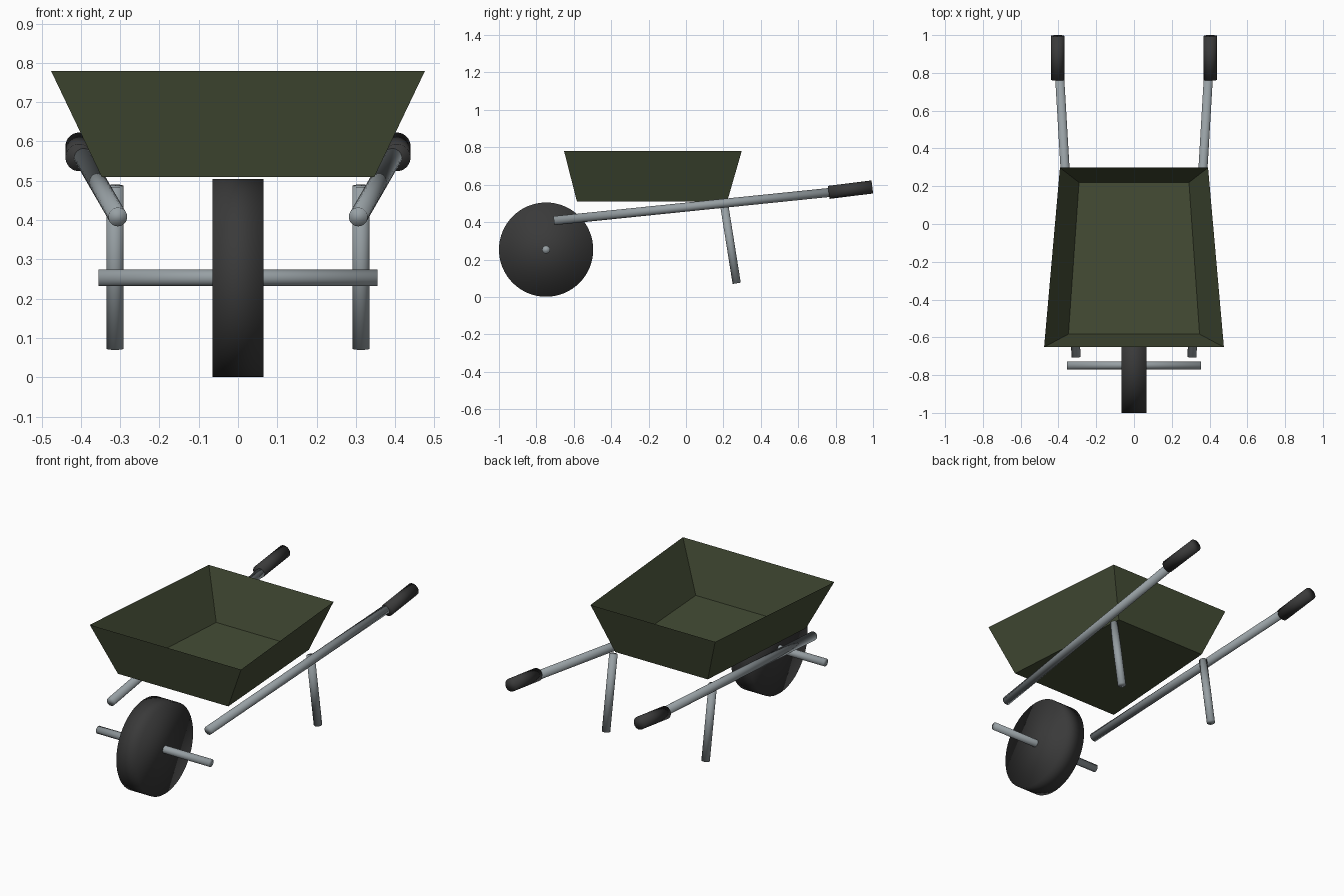
import bpy, bmesh
from mathutils import Vector

if "Cube" in bpy.data.objects:
    bpy.data.objects.remove(bpy.data.objects["Cube"])


def material(name, rgb):
    m = bpy.data.materials.new(name)
    m.diffuse_color = (*rgb, 1)
    m.use_nodes = True
    m.node_tree.nodes["Principled BSDF"].inputs["Base Color"].default_value = m.diffuse_color
    return m


green = material("olive green", (0.058, 0.073, 0.036))
metal = material("grey metal", (0.31, 0.35, 0.37))
rubber = material("black rubber", (0.042, 0.042, 0.042))


def add_object(name, bm, mat, smooth):
    me = bpy.data.meshes.new(name)
    for f in bm.faces:
        f.smooth = smooth
    bm.to_mesh(me)
    bm.free()
    me.materials.append(mat)
    ob = bpy.data.objects.new(name, me)
    bpy.context.collection.objects.link(ob)
    return ob


def rod(name, a, b, radius, mat, sides=32):
    """Smooth capped cylinder between two points."""
    a, b = Vector(a), Vector(b)
    bm = bmesh.new()
    bmesh.ops.create_cone(bm, cap_ends=True, segments=sides, radius1=radius,
                          radius2=radius, depth=(b - a).length)
    rot = (b - a).to_track_quat('Z', 'Y').to_matrix()
    bmesh.ops.rotate(bm, verts=bm.verts, cent=(0, 0, 0), matrix=rot)
    bmesh.ops.translate(bm, verts=bm.verts, vec=(a + b) / 2)
    return add_object(name, bm, mat, True)


# Tray: open thin sheet, wider at the front and at the rim
bm = bmesh.new()


def ring(z, y0, x0, y1, x1):
    return [bm.verts.new(p) for p in
            ((-x0, y0, z), (x0, y0, z), (x1, y1, z), (-x1, y1, z))]


low = ring(0.51, -0.583, 0.347, 0.22, 0.291)
top = ring(0.78, -0.652, 0.476, 0.298, 0.392)
bm.faces.new(low)
for i in range(4):
    j = (i + 1) % 4
    bm.faces.new((low[i], low[j], top[j], top[i]))
bmesh.ops.recalc_face_normals(bm, faces=bm.faces)
add_object("tray", bm, green, False)

# Wheel and axle
wy, wz = -0.748, 0.253
rod("wheel", (-0.065, wy, wz), (0.065, wy, wz), 0.252, rubber, 64)
rod("axle", (-0.355, wy, wz), (0.355, wy, wz), 0.021, metal)

# Handles, grips and legs on both sides
for s, side in ((-1, "left"), (1, "right")):
    rod(side + "_handle", (s * 0.306, -0.705, 0.408), (s * 0.395, 0.80, 0.562), 0.024, metal)
    rod(side + "_grip", (s * 0.404, 0.763, 0.559), (s * 0.404, 0.996, 0.588), 0.035, rubber)
    rod(side + "_leg", (s * 0.313, 0.205, 0.487), (s * 0.313, 0.271, 0.073), 0.022, metal)
